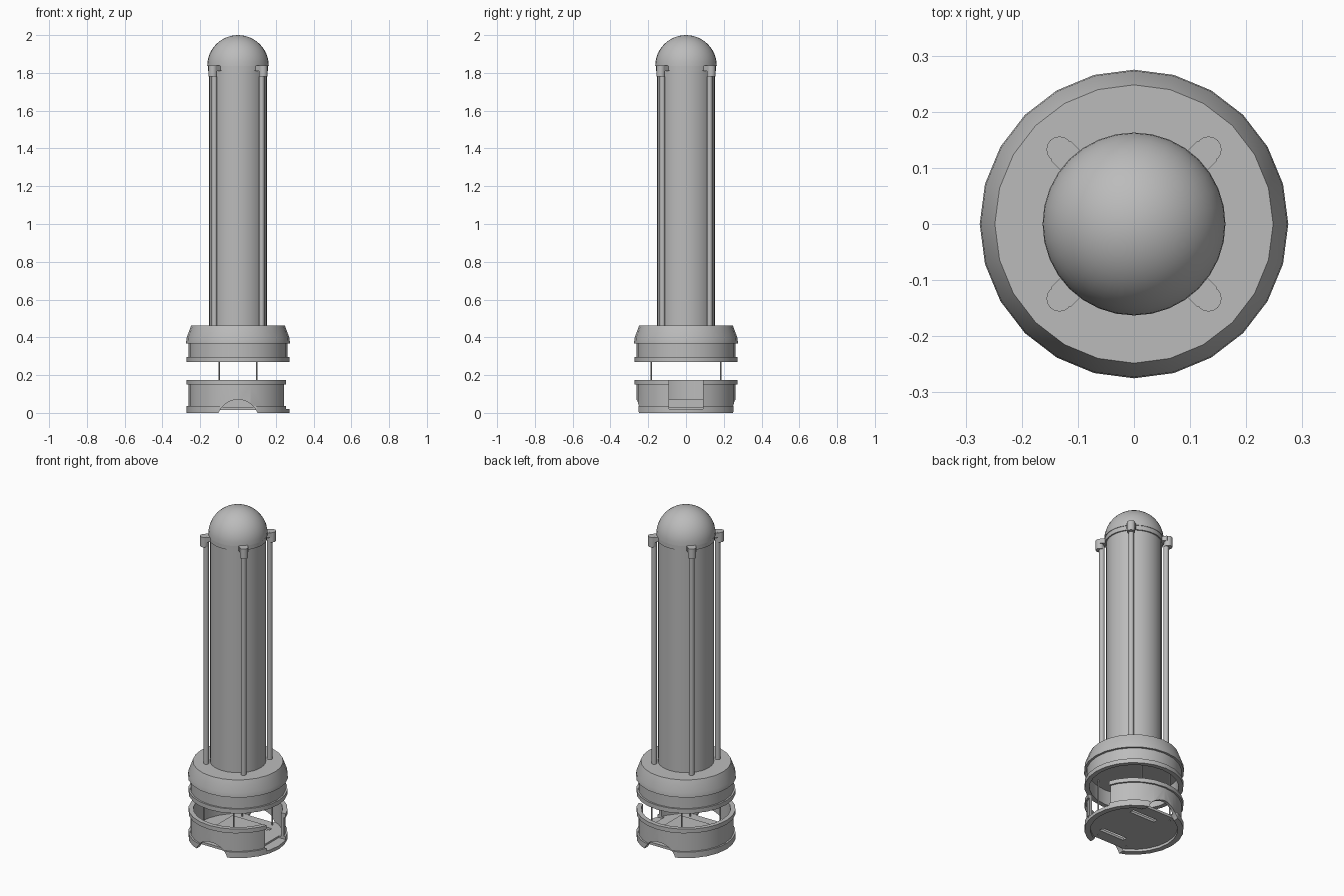
import bpy, bmesh, math
from mathutils import Matrix

if "Cube" in bpy.data.objects:
    bpy.data.objects.remove(bpy.data.objects["Cube"])

grey = bpy.data.materials.new("plain_grey")
grey.use_nodes = True
COLOUR = (0.5, 0.5, 0.5, 1)
grey.diffuse_color = COLOUR
grey.node_tree.nodes["Principled BSDF"].inputs["Base Color"].default_value = COLOUR


def finish(bm, name, angle=32):
    """Turn a bmesh into a shaded object."""
    bmesh.ops.recalc_face_normals(bm, faces=bm.faces)
    mesh = bpy.data.meshes.new(name)
    bm.to_mesh(mesh)
    bm.free()
    mesh.materials.append(grey)
    ob = bpy.data.objects.new(name, mesh)
    bpy.context.collection.objects.link(ob)
    shade(ob, angle)
    return ob


def shade(ob, angle=32):
    bpy.ops.object.select_all(action="DESELECT")
    ob.select_set(True)
    bpy.context.view_layer.objects.active = ob
    bpy.ops.object.shade_smooth_by_angle(angle=math.radians(angle))


def lathe(name, profile, steps=24):
    """Revolve (radius, z) points about the z axis."""
    bm = bmesh.new()
    rings = []
    for r, z in profile:
        if r == 0:
            rings.append([bm.verts.new((0, 0, z))] * steps)
        else:
            angles = [math.tau * i / steps for i in range(steps)]
            rings.append([bm.verts.new((r * math.cos(a), r * math.sin(a), z)) for a in angles])
    for low, high in zip(rings, rings[1:]):
        for i in range(steps):
            j = (i + 1) % steps
            corners = list(dict.fromkeys((low[i], low[j], high[j], high[i])))
            if len(corners) > 2:
                bm.faces.new(corners)
    return finish(bm, name)


def cylinder(name, r, z0, z1, x=0, y=0, steps=16):
    bm = bmesh.new()
    bmesh.ops.create_cone(bm, cap_ends=True, segments=steps, radius1=r, radius2=r,
                          depth=z1 - z0, matrix=Matrix.Translation((x, y, (z0 + z1) / 2)))
    return finish(bm, name)


def box(name, centre, size, turn=0):
    bm = bmesh.new()
    bmesh.ops.create_cube(bm, size=1, matrix=Matrix.Translation(centre)
                          @ Matrix.Rotation(turn, 4, "Z") @ Matrix.Diagonal((*size, 1)))
    return finish(bm, name)


def cut(ob, cutters):
    """Subtract the cutters, bake the result and remove them."""
    for c in cutters:
        c.hide_render = True
        mod = ob.modifiers.new("cut", "BOOLEAN")
        mod.operation, mod.solver, mod.object = "DIFFERENCE", "EXACT", c
    bpy.context.view_layer.update()
    graph = bpy.context.evaluated_depsgraph_get()
    baked = bpy.data.meshes.new_from_object(ob.evaluated_get(graph))
    ob.modifiers.clear()
    ob.data = baked
    for c in cutters:
        bpy.data.objects.remove(c)
    shade(ob)


# Open base cup with two flanges and a raised floor
cup = lathe("base_cup", [
    (0, 0.015), (0.24, 0.015), (0.24, 0), (0.272, 0), (0.272, 0.036), (0.262, 0.036),
    (0.262, 0.15), (0.272, 0.15), (0.272, 0.175), (0.245, 0.175), (0.245, 0.03), (0, 0.03)])

# Side opening, arched notches and floor slots
cutters = [box("side_cutter", (0.27, 0, 0.13), (0.12, 0.18, 0.22))]
for s in (-1, 1):
    bm = bmesh.new()
    bmesh.ops.create_cone(bm, cap_ends=True, segments=64, radius1=0.11, radius2=0.11, depth=0.1,
                          matrix=Matrix.Translation((0, s * 0.265, -0.04))
                          @ Matrix.Rotation(math.pi / 2, 4, "X"))
    cutters.append(finish(bm, "arch_cutter"))
    cutters.append(box("flange_cutter", (0, s * 0.315, 0.01), (0.2, 0.13, 0.0525)))
    cutters.append(box("slot_cutter", (0.04, s * 0.13, 0.02), (0.17, 0.03, 0.1)))
cut(cup, cutters)

# Low block inside the cup
box("inner_block", (0, 0, 0.05), (0.2, 0.18, 0.044))

# Upper collar, hollow below
lathe("collar", [
    (0, 0.36), (0.245, 0.36), (0.245, 0.27), (0.272, 0.27), (0.272, 0.296), (0.262, 0.296),
    (0.262, 0.368), (0.275, 0.368), (0.273, 0.395), (0.248, 0.462), (0, 0.462)])

# Thin pins joining cup and collar
for x in (-0.1, 0.1):
    for y in (-0.185, 0.185):
        cylinder("joining_pin", 0.004, 0.012, 0.365, x, y, 8)

# Main tube, top ring and dome
cylinder("main_tube", 0.153, 0.455, 1.82, steps=32)
cylinder("top_ring", 0.16, 1.81, 1.84, steps=32)
arc = [math.pi / 2 * i / 12 for i in range(13)]
dome_profile = [(0.163 * math.cos(a), 1.837 + 0.163 * math.sin(a)) for a in arc[:-1]]
lathe("dome", [(0, 1.835)] + dome_profile + [(0, 2.0)], 32)

# Four corner rods with clamps
for sx in (-1, 1):
    for sy in (-1, 1):
        turn = math.atan2(sy, sx)
        cylinder("corner_rod", 0.015, 0.455, 1.8, sx * 0.125, sy * 0.125)
        cylinder("rod_clamp", 0.023, 1.78, 1.84, sx * 0.133, sy * 0.133)
        box("clamp_arm", (sx * 0.115, sy * 0.115, 1.825), (0.045, 0.05, 0.029), turn)
